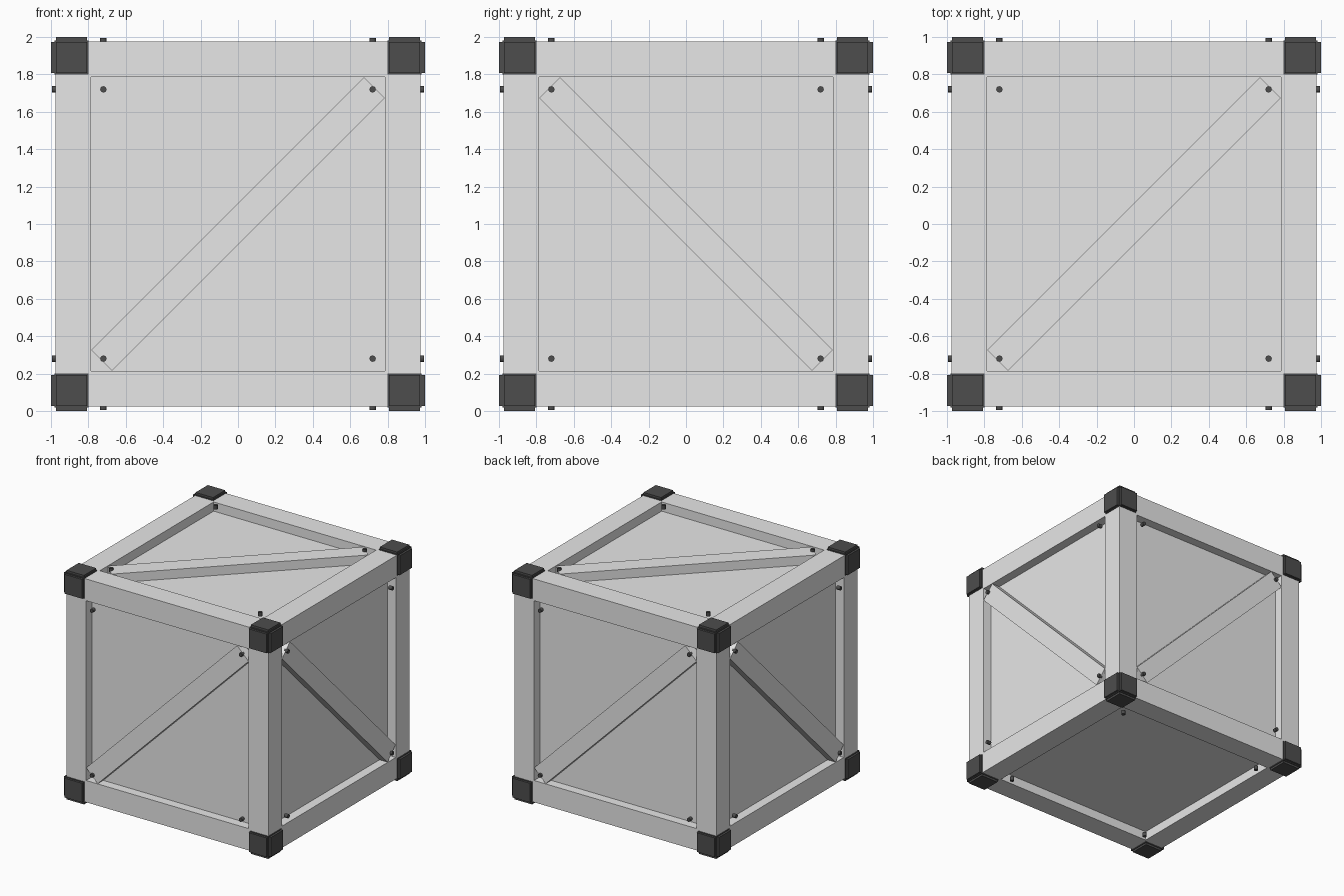
import bpy, bmesh, math
from mathutils import Matrix, Vector

if "Cube" in bpy.data.objects:
    bpy.data.objects.remove(bpy.data.objects["Cube"])

OUT, INN, PANEL = 0.975, 0.785, 0.895   # frame outside, frame inside, panel plane
MID = Vector((0, 0, 1))


def material(name, value):
    m = bpy.data.materials.new(name)
    m.diffuse_color = (value, value, value, 1)
    m.use_nodes = True
    m.node_tree.nodes["Principled BSDF"].inputs["Base Color"].default_value = m.diffuse_color
    return m


GREY = material("light grey", 0.8)
DARK = material("dark grey", 0.075)


def finish(bm, name, mat):
    bmesh.ops.recalc_face_normals(bm, faces=bm.faces)
    me = bpy.data.meshes.new(name)
    bm.to_mesh(me)
    bm.free()
    me.materials.append(mat)
    ob = bpy.data.objects.new(name, me)
    bpy.context.collection.objects.link(ob)
    return ob


def add_box(bm, lo, hi, frame=Matrix()):
    lo, hi = Vector(lo), Vector(hi)
    size = Matrix.Diagonal((*(hi - lo), 1))
    bmesh.ops.create_cube(bm, size=1, matrix=frame @ Matrix.Translation((lo + hi) / 2) @ size)


def basis(u, v, n):
    m = Matrix((u, v, n)).transposed().to_4x4()
    return Matrix.Translation(MID) @ m


CENTRE = Matrix.Translation(MID)
SIGNS = (-1, 1)

# Recessed panels form one inner box
bm = bmesh.new()
add_box(bm, (-PANEL,) * 3, (PANEL,) * 3, CENTRE)
finish(bm, "panels", GREY)

# Twelve frame beams, four along each axis
for axis, name in enumerate(("side_to_side_beams", "front_to_back_beams", "upright_beams")):
    bm = bmesh.new()
    for a in SIGNS:
        for b in SIGNS:
            c = (INN + OUT) / 2
            h = (OUT - INN) / 2
            mid = [a * c, b * c]
            mid.insert(axis, 0)
            half = [h, h]
            half.insert(axis, 0.85)
            add_box(bm, Vector(mid) - Vector(half), Vector(mid) + Vector(half), CENTRE)
    finish(bm, name, GREY)

# Corner blocks: a core with a raised plate on each outer side
bm = bmesh.new()
for sx in SIGNS:
    for sy in SIGNS:
        for sz in SIGNS:
            flip = CENTRE @ Matrix.Diagonal((sx, sy, sz, 1))
            add_box(bm, (0.8,) * 3, (0.982,) * 3, flip)
            for axis in range(3):
                lo, hi = [0.806] * 3, [0.974] * 3
                lo[axis], hi[axis] = 0.9, 1.0
                add_box(bm, lo, hi, flip)
finish(bm, "corner_blocks", DARK)

# Each side: name, right direction, up direction, outward direction, brace slope
SIDES = (
    ("front", (1, 0, 0), (0, 0, 1), (0, -1, 0), 1),
    ("right", (0, 1, 0), (0, 0, 1), (1, 0, 0), -1),
    ("back", (-1, 0, 0), (0, 0, 1), (0, 1, 0), 1),
    ("left", (0, -1, 0), (0, 0, 1), (-1, 0, 0), -1),
    ("top", (1, 0, 0), (0, 1, 0), (0, 0, 1), 1),
    ("bottom", (1, 0, 0), (0, -1, 0), (0, 0, -1), 0),
)
for name, u, v, n, slope in SIDES:
    frame = basis(u, v, n)
    # Diagonal brace with square-cut ends
    if slope:
        bm = bmesh.new()
        turn = frame @ Matrix.Rotation(slope * math.pi / 4, 4, 'Z')
        add_box(bm, (-1.031, -0.078, 0.88), (1.031, 0.078, 0.974), turn)
        finish(bm, name + "_brace", GREY)
    # Bolt heads near the four corners
    bm = bmesh.new()
    for a in SIGNS:
        for b in SIGNS:
            bmesh.ops.create_cone(bm, cap_ends=True, segments=12, radius1=0.017, radius2=0.017,
                                  depth=0.035, matrix=frame @ Matrix.Translation((a * 0.72, b * 0.72, 0.976)))
    finish(bm, name + "_bolts", DARK)
